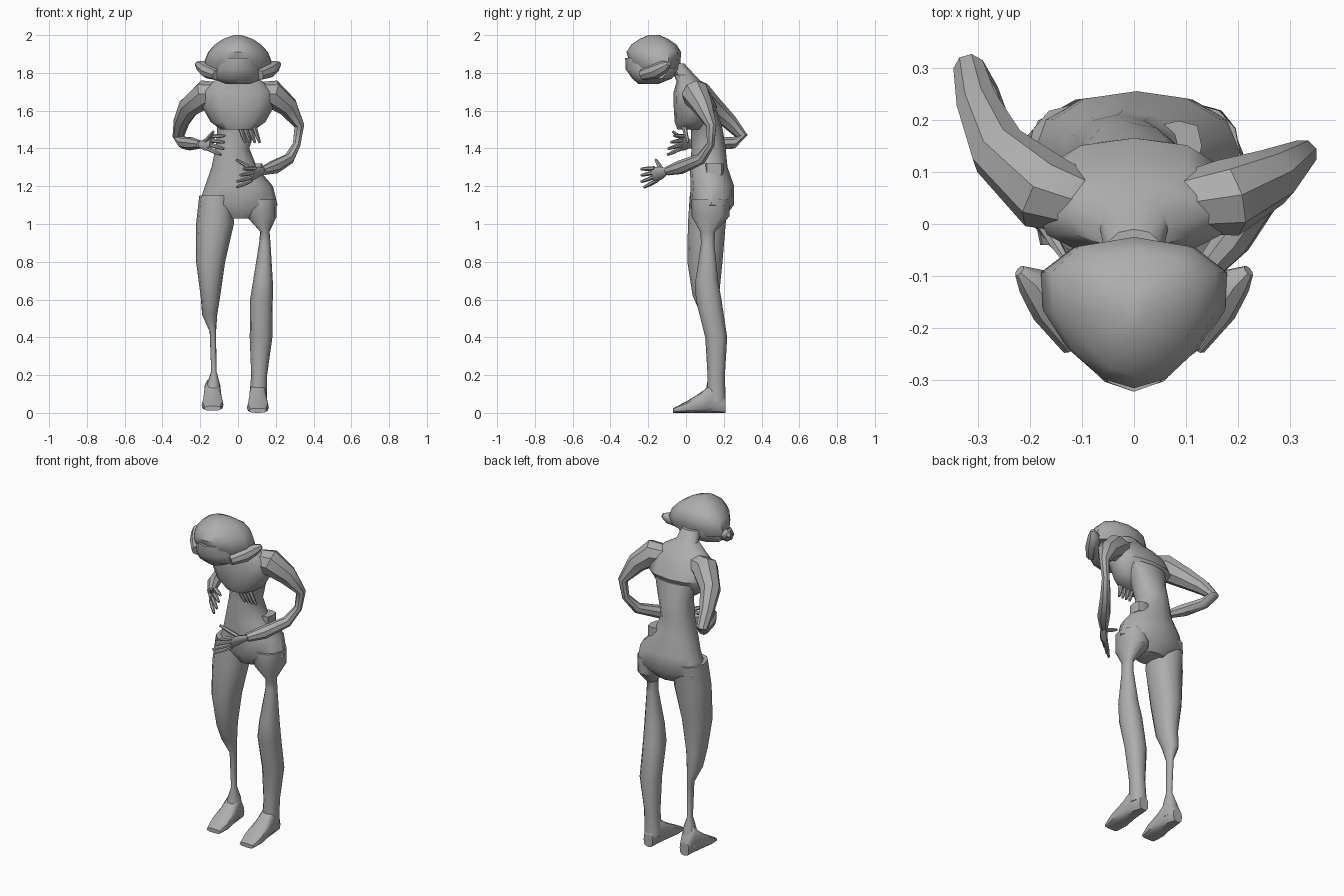
import bpy, bmesh, math
from mathutils import Vector

default = bpy.data.objects.get("Cube")
if default:
    bpy.data.objects.remove(default, do_unlink=True)

# One plain grey for the whole figure
grey = bpy.data.materials.new("plain_grey")
grey.use_nodes = True
colour = (0.42, 0.42, 0.42, 1)
grey.diffuse_color = colour
grey.node_tree.nodes["Principled BSDF"].inputs["Base Color"].default_value = colour


def skin_rings(name, rings, angle=40):
    """Join equally long rings of points into a closed skin."""
    bm = bmesh.new()
    loops = [[bm.verts.new(point) for point in ring] for ring in rings]
    for low, high in zip(loops, loops[1:]):
        count = len(low)
        for i in range(count):
            j = (i + 1) % count
            bm.faces.new((low[i], low[j], high[j], high[i]))
    bm.faces.new(loops[0])
    bm.faces.new(loops[-1])
    bmesh.ops.recalc_face_normals(bm, faces=bm.faces)
    mesh = bpy.data.meshes.new(name)
    bm.to_mesh(mesh)
    bm.free()
    for face in mesh.polygons:
        face.use_smooth = True
    mesh.set_sharp_from_angle(angle=math.radians(angle))
    mesh.materials.append(grey)
    obj = bpy.data.objects.new(name, mesh)
    bpy.context.collection.objects.link(obj)
    return obj


def bulge(value, power):
    return math.copysign(abs(value) ** power, value)


def loft(name, sections, sides=12, along="z", power=0.9, taper=0.0):
    """Sections are (station, centre a, centre b, radius a, radius b)."""
    rings = []
    for station, ca, cb, ra, rb in sections:
        ring = []
        for i in range(sides):
            turn = math.tau * i / sides
            across = bulge(math.sin(turn), power)
            a = ca + ra * bulge(math.cos(turn), power) * (1 + taper * across)
            b = cb + rb * across
            ring.append((a, b, station) if along == "z" else (a, station, b))
        rings.append(ring)
    return skin_rings(name, rings)


def tube(name, path, sides=8):
    """Path entries are (x, y, z, radius); the frame is carried along."""
    points = [Vector(entry[:3]) for entry in path]
    last = len(points) - 1
    heading = (points[1] - points[0]).normalized()
    side = heading.orthogonal().normalized()
    rings = []
    for i, entry in enumerate(path):
        ahead = (points[min(i + 1, last)] - points[max(i - 1, 0)]).normalized()
        side = heading.rotation_difference(ahead) @ side
        heading = ahead
        other = heading.cross(side)
        turns = [math.tau * k / sides for k in range(sides)]
        rings.append([points[i] + entry[3] * (side * math.cos(t) + other * math.sin(t))
                      for t in turns])
    return skin_rings(name, rings)


def hand(name, wrist, knuckle, reach, spread, thumb):
    """A palm with four fanned fingers and a thumb."""
    wrist, knuckle, reach = Vector(wrist), Vector(knuckle), Vector(reach)
    spread, thumb = Vector(spread), Vector(thumb)
    thick = reach.cross(spread).normalized() * 0.016
    rings = []
    for centre, width in ((wrist, 0.8), (wrist.lerp(knuckle, 0.5), 1.6), (knuckle, 1.8)):
        ring = []
        for i in range(8):
            turn = math.tau * i / 8
            ring.append(centre + spread * width * math.cos(turn) + thick * math.sin(turn))
        rings.append(ring)
    skin_rings(name + "_palm", rings)
    for i in range(4):
        fan = spread * (i - 1.5)
        start = knuckle + fan - reach * 0.15
        middle = start + reach * 0.6 + fan * 0.3
        tip = start + reach * (1.15 - 0.1 * abs(i - 1)) + fan * 0.5
        tube(f"{name}_finger_{i + 1}",
             [(*start, 0.012), (*middle, 0.011), (*tip, 0.007)], sides=6)
    root = wrist.lerp(knuckle, 0.3)
    tube(name + "_thumb", [(*root, 0.013), (*root.lerp(thumb, 0.6), 0.012),
                           (*thumb, 0.007)], sides=6)


# Pelvis and narrow waist, shifted to the right side
loft("pelvis_and_waist", [
    (1.03, 0, .13, .08, .07),
    (1.1, 0, .135, .21, .118),
    (1.2, .005, .14, .18, .115),
    (1.3, -.02, .12, .12, .1),
    (1.4, -.03, .12, .09, .09),
    (1.5, -.01, .11, .1, .085),
    (1.6, 0, .09, .13, .075)])

# Chest hanging over the waist, rising into the neck
loft("chest_and_neck", [
    (1.5, 0, .03, .09, .075),
    (1.54, 0, .035, .145, .095),
    (1.62, 0, .05, .19, .115),
    (1.7, 0, .03, .19, .095),
    (1.755, 0, .015, .13, .065),
    (1.79, 0, -.01, .065, .055),
    (1.85, 0, -.06, .055, .05)])

# Right leg, with a withered shin
loft("right_leg", [
    (1.15, -.115, .125, .09, .105),
    (1, -.122, .11, .1, .1),
    (.8, -.145, .1, .077, .093),
    (.62, -.146, .105, .052, .07),
    (.52, -.15, .13, .04, .05),
    (.43, -.133, .145, .017, .025),
    (.22, -.128, .145, .014, .02),
    (.15, -.13, .15, .035, .04),
    (.06, -.135, .15, .045, .05)])

# Left leg, pinched just below the hip
loft("left_leg", [
    (1.13, .115, .13, .09, .1),
    (1.04, .125, .13, .08, .1),
    (.96, .142, .115, .025, .04),
    (.9, .142, .115, .03, .035),
    (.7, .132, .11, .052, .06),
    (.6, .124, .12, .06, .068),
    (.4, .122, .16, .06, .058),
    (.2, .112, .16, .042, .046),
    (.06, .105, .16, .047, .05)])

# Feet, each a wedge from heel to toe
for name, cx, toe, lift in (("left_foot", .105, -.07, 0), ("right_foot", -.135, -.04, .012)):
    profile = ((0, .012, .045), (.25, .03, .058), (.55, .055, .05),
               (.8, .085, .045), (1, .04, .03))
    loft(name, [(toe + (.21 - toe) * step, cx, lift + half, width, half)
                for step, half, width in profile], along="y", power=.7)

# Right arm, with the elbow thrown out behind
tube("right_arm", [
    (-.1, .04, 1.69, .06),
    (-.17, .06, 1.69, .075),
    (-.26, .14, 1.62, .058),
    (-.3, .23, 1.54, .042),
    (-.315, .295, 1.465, .032),
    (-.29, .25, 1.43, .032),
    (-.25, .13, 1.425, .036),
    (-.2, .03, 1.42, .022)])
hand("right_hand", (-.2, .03, 1.42), (-.14, -.03, 1.43),
     (.07, -.06, -.015), (.006, .006, .022), (-.13, -.07, 1.49))

# Left arm, with the forearm brought across the belly
tube("left_arm", [
    (.1, .04, 1.69, .06),
    (.18, .05, 1.69, .075),
    (.265, .09, 1.62, .056),
    (.325, .135, 1.52, .028),
    (.31, .13, 1.42, .022),
    (.27, .08, 1.345, .03),
    (.19, -.03, 1.3, .037),
    (.13, -.1, 1.28, .024)])
hand("left_hand", (.13, -.1, 1.28), (.07, -.17, 1.26),
     (-.07, -.07, -.02), (.006, -.005, .021), (-.01, -.16, 1.34))

# Bob of hair, wide at the back and narrow over the brow
loft("hair", [
    (1.82, 0, -.16, .165, .115),
    (1.86, 0, -.165, .175, .135),
    (1.91, 0, -.17, .155, .145),
    (1.95, 0, -.17, .12, .12),
    (1.98, 0, -.17, .075, .075),
    (2, 0, -.17, .02, .03)], taper=.3)

# Face tucked below the hair
loft("face", [
    (1.74, 0, -.2, .06, .05),
    (1.77, 0, -.18, .135, .105),
    (1.82, 0, -.175, .13, .145),
    (1.88, 0, -.175, .11, .147)], taper=.2)

# Pointed side locks
for name, s in (("left_lock", 1), ("right_lock", -1)):
    tube(name, [(s * .11, -.23, 1.79, .03), (s * .16, -.16, 1.81, .04),
                (s * .195, -.11, 1.835, .032), (s * .22, -.09, 1.85, .012)])

# Loose scraps hanging under the ribs
for i in range(4):
    x = .01 + .025 * i
    tube(f"rib_scrap_{i + 1}", [(x, -.01, 1.52, .014), (x + .015, 0, 1.47, .012),
                                (x + .03, .01, 1.43, .007)], sides=6)

# Small open hip pouch on the left
loft("hip_pouch", [(1.26, .085, .15, .045, .048), (1.32, .085, .15, .045, .048)],
     sides=8, power=.6)
